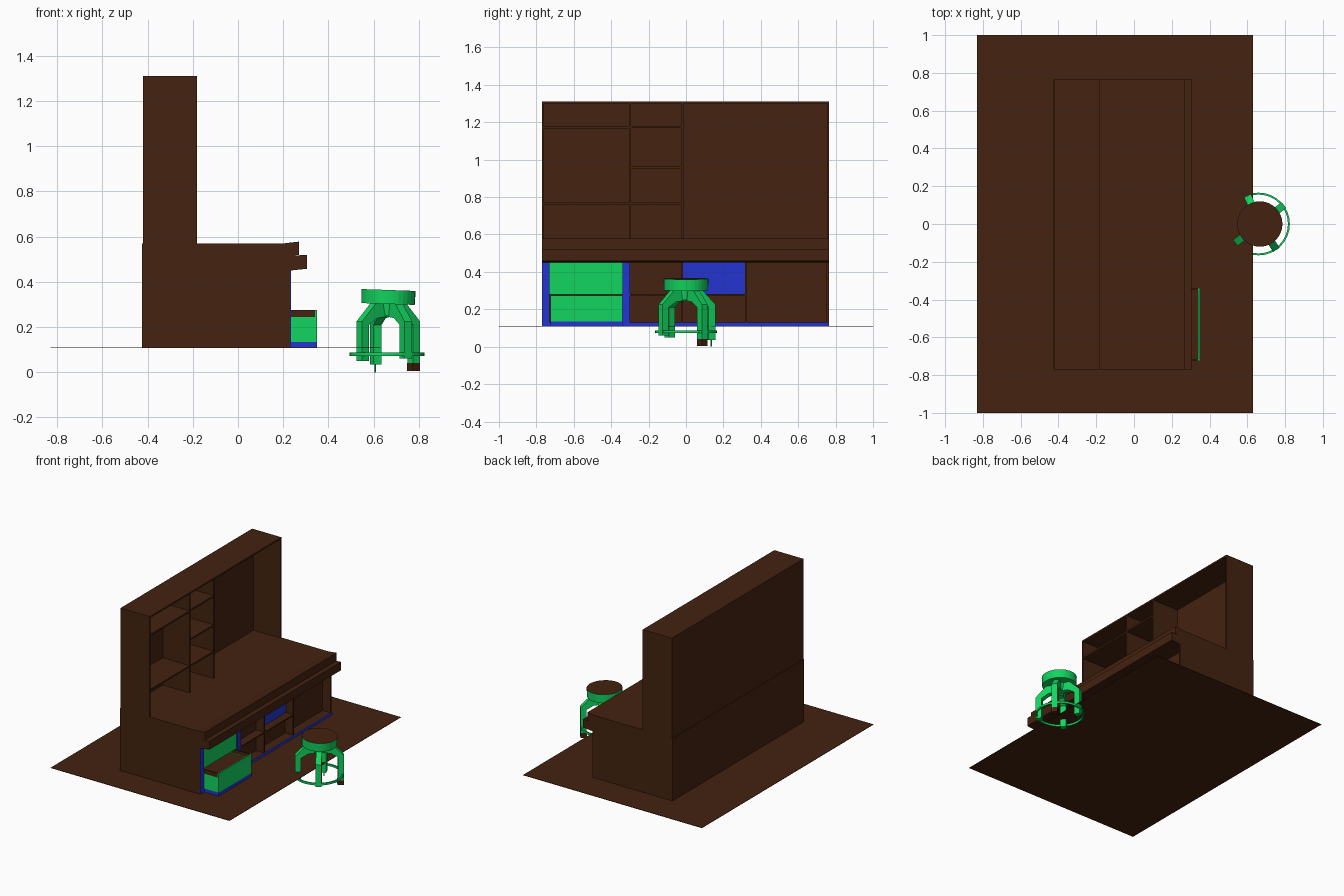
import bpy, bmesh, math
from mathutils import Matrix, Vector

if "Cube" in bpy.data.objects:
    bpy.data.objects.remove(bpy.data.objects["Cube"], do_unlink=True)


def material(name, rgb):
    m = bpy.data.materials.new(name)
    m.use_nodes = True
    m.diffuse_color = (*rgb, 1)
    m.node_tree.nodes["Principled BSDF"].inputs["Base Color"].default_value = (*rgb, 1)
    return m


BROWN = material("dark brown wood", (0.058, 0.016, 0.005))
GREEN = material("bright green", (0.006, 0.66, 0.115))
BLUE = material("deep blue", (0.018, 0.036, 0.62))


def finish(name, bm, *mats):
    bmesh.ops.recalc_face_normals(bm, faces=bm.faces)
    mesh = bpy.data.meshes.new(name)
    bm.to_mesh(mesh)
    bm.free()
    for m in mats:
        mesh.materials.append(m)
    ob = bpy.data.objects.new(name, mesh)
    bpy.context.collection.objects.link(ob)
    return ob


def box(name, x, y, z, mat=BROWN):
    """Box from (min, max) ranges on each axis."""
    bm = bmesh.new()
    bmesh.ops.create_cube(bm, size=1)
    for v in bm.verts:
        v.co = [(r[0] + r[1]) / 2 + c * (r[1] - r[0]) for r, c in zip((x, y, z), v.co)]
    return finish(name, bm, mat)


def prism(name, profile, axis_from, axis_to, place, mat=BROWN):
    """Closed profile extruded along the third axis, then placed."""
    bm = bmesh.new()
    face = bm.faces.new([bm.verts.new(place(u, w, axis_from)) for u, w in profile])
    ext = bmesh.ops.extrude_face_region(bm, geom=[face])["geom"]
    shift = Vector(place(0, 0, axis_to)) - Vector(place(0, 0, axis_from))
    for v in ext:
        if isinstance(v, bmesh.types.BMVert):
            v.co += shift
    return finish(name, bm, mat)


Y0, Y1 = -0.77, 0.765
FLOOR, UNDER, DESK, TOP = 0.11, 0.45, 0.57, 1.31
FRONT, RECESS = 0.23, 0.165

# Floor sheet
box("floor", (-0.83, 0.63), (-1, 1), (FLOOR - 0.003, FLOOR))

# Counter body, worktop slab and front mouldings
box("counter_body", (-0.425, RECESS), (Y0, Y1), (FLOOR, UNDER))
box("worktop", (-0.425, FRONT), (Y0, Y1), (UNDER, DESK))
prism("worktop_lip", [(0.2, 0.57), (0.27, 0.578), (0.27, 0.52), (0.2, 0.51)],
      Y0, Y1, lambda u, w, t: (u, t, w))
prism("front_rail", [(FRONT, 0.515), (0.305, 0.52), (0.305, 0.458), (FRONT, UNDER)],
      Y0, Y1, lambda u, w, t: (u, t, w))

# Cabinet ends, dividers and niche shelf
for name, a, b in (("right_jamb", Y0, -0.73), ("drawer_jamb", -0.34, -0.30),
                   ("niche_divider", -0.025, -0.015), ("door_divider", 0.315, 0.325),
                   ("left_jamb", 0.75, Y1)):
    box(name, (RECESS, FRONT), (a, b), (FLOOR, UNDER))
box("niche_shelf", (RECESS, FRONT), (-0.30, 0.32), (0.272, 0.282))
box("plinth", (RECESS, FRONT), (Y0, Y1), (FLOOR, 0.13))

# Blue facings on jambs, plinth and niche back
box("right_jamb_facing", (FRONT, 0.234), (Y0, -0.73), (0.13, UNDER), BLUE)
box("drawer_jamb_facing", (FRONT, 0.234), (-0.34, -0.30), (0.13, UNDER), BLUE)
box("plinth_facing", (FRONT, 0.234), (Y0, Y1), (FLOOR, 0.13), BLUE)
box("niche_back", (RECESS, 0.17), (-0.015, 0.315), (0.282, UNDER), BLUE)

# Closed upper drawer and open lower drawer
DY0, DY1 = -0.725, -0.34
box("upper_drawer_front", (RECESS, 0.225), (-0.73, -0.34), (0.28, UNDER), GREEN)
box("drawer_base", (FRONT, 0.35), (DY0, DY1), (FLOOR, 0.135), BLUE)
box("drawer_floor", (RECESS, 0.34), (DY0 + 0.01, DY1 - 0.01), (0.135, 0.15))
box("drawer_front", (0.34, 0.35), (DY0, DY1), (0.135, 0.275), GREEN)
for side, a, b in (("right", DY0, DY0 + 0.01), ("left", DY1 - 0.01, DY1)):
    box("drawer_side_" + side, (RECESS, 0.34), (a, b), (0.135, 0.245), GREEN)
    box("drawer_rim_" + side, (RECESS, 0.34), (a, b), (0.245, 0.275))
box("drawer_contents", (RECESS, 0.34), (DY0 + 0.01, DY1 - 0.01), (0.15, 0.24))

# Tall hutch shell
HX0, HX1 = -0.42, -0.182
T = 0.012
box("hutch_back", (HX0, -0.40), (Y0, Y1), (DESK, TOP))
box("hutch_top", (HX0, HX1), (Y0, Y1), (TOP - T, TOP))
box("hutch_right_end", (HX0, HX1), (Y0, Y0 + T), (DESK, TOP))
box("hutch_left_end", (HX0, HX1), (Y1 - T, Y1), (DESK, TOP))

# Hutch dividers and shelves
for i, y in enumerate((-0.30, -0.02)):
    box(f"hutch_divider_{i + 1}", (-0.40, HX1), (y - T / 2, y + T / 2), (DESK, TOP - T))
for column, a, b, heights in (("wide", Y0 + T, -0.306, (0.765, 1.17)),
                              ("narrow", -0.294, -0.026, (0.765, 0.96, 1.175))):
    for i, z in enumerate(heights):
        box(f"{column}_shelf_{i + 1}", (-0.40, HX1), (a, b), (z - T / 2, z + T / 2))

# Stool seat: green drum with a brown top, slightly tilted
CX = 0.665
tilt = Matrix.Translation((CX, 0, 0.333)) @ Matrix.Rotation(math.radians(2), 4, 'Y')
bm = bmesh.new()
bmesh.ops.create_cone(bm, cap_ends=True, segments=32, radius1=0.118, radius2=0.12,
                      depth=0.062, matrix=tilt)
bm.normal_update()
for f in bm.faces:
    f.material_index = 1 if f.normal.z > 0.9 else 0
finish("stool_seat", bm, GREEN, BROWN)

# Stool hub
bm = bmesh.new()
bmesh.ops.create_cone(bm, cap_ends=True, segments=12, radius1=0.04, radius2=0.05,
                      depth=0.06, matrix=Matrix.Translation((CX, 0, 0.28)))
finish("stool_hub", bm, GREEN)

# Stool legs: bent profile swung around the hub
HALF = 0.02
for i, (angle, foot) in enumerate(((38, 0.04), (113, 0.035), (218, 0.05), (303, 0.06))):
    ca, sa = math.cos(math.radians(angle)), math.sin(math.radians(angle))

    def place(r, z, t, ca=ca, sa=sa):
        return (CX + r * ca - t * sa, r * sa + t * ca, z)

    profile = [(0.03, 0.305), (0.085, 0.305), (0.163, 0.225), (0.163, foot),
               (0.123, foot), (0.123, 0.21), (0.075, 0.24), (0.03, 0.245)]
    prism(f"stool_leg_{i + 1}", profile, -HALF, HALF, place, GREEN)
    if i == 0:
        prism("stool_foot", [(0.12, 0.04), (0.163, 0.04), (0.163, 0.005), (0.12, 0.005)],
              -HALF, HALF, place)
    if i == 1:
        prism("stool_foot_pin", [(0.145, 0.04), (0.15, 0.04), (0.15, 0), (0.145, 0)],
              -0.003, 0.003, place, GREEN)

# Stool foot ring: thin rectangular band
bm = bmesh.new()
N = 32
section = ((0.166, 0.072), (0.166, 0.087), (0.156, 0.087), (0.156, 0.072))
loops = []
for k in range(N):
    a = math.tau * k / N
    loops.append([bm.verts.new((CX - 0.006 + r * math.cos(a), r * math.sin(a), z))
                  for r, z in section])
for k in range(N):
    p, q = loops[k], loops[(k + 1) % N]
    for j in range(4):
        bm.faces.new((p[j], q[j], q[(j + 1) % 4], p[(j + 1) % 4]))
finish("stool_foot_ring", bm, GREEN)
